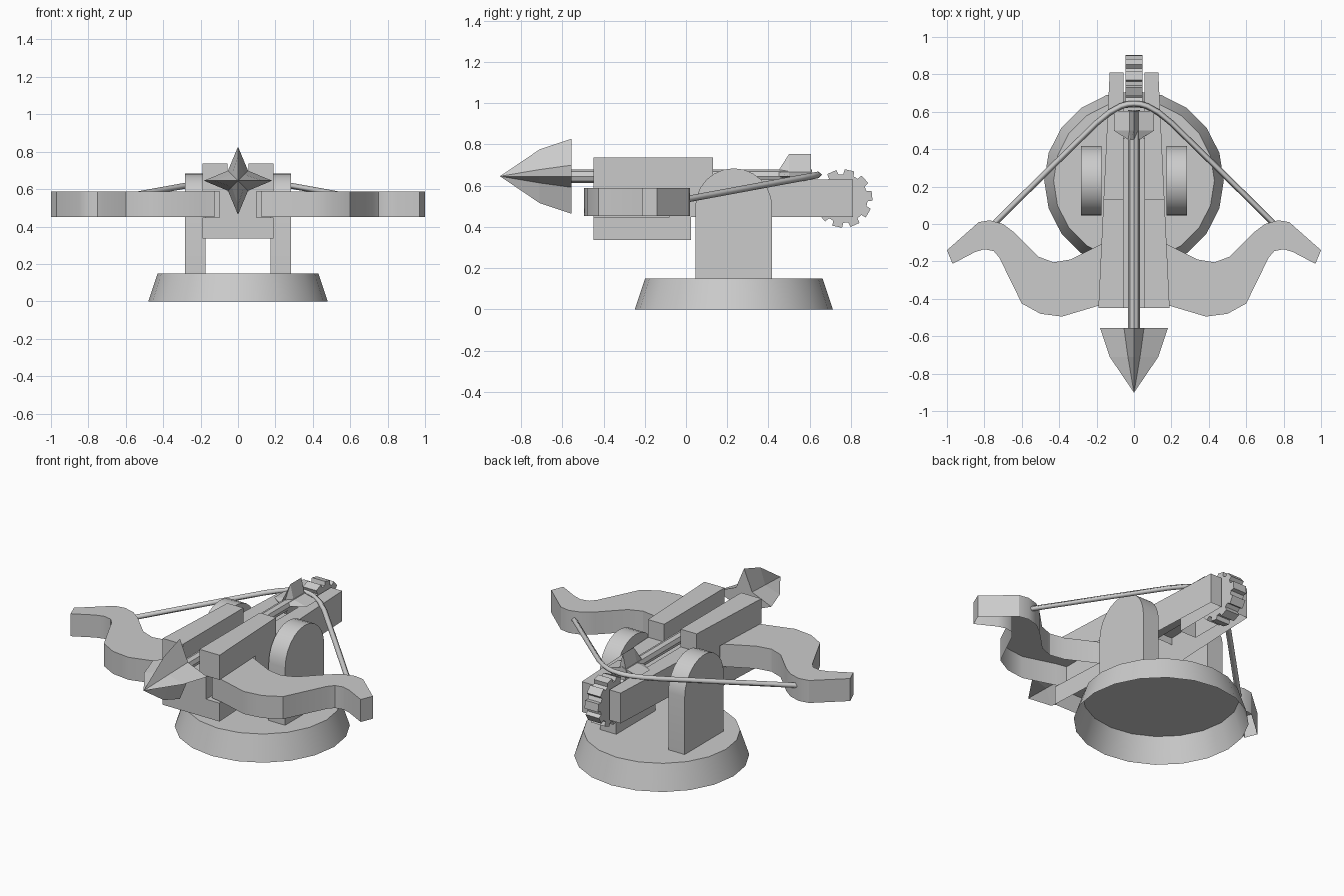
import bpy, bmesh, math
from mathutils import Vector

if "Cube" in bpy.data.objects:
    bpy.data.objects.remove(bpy.data.objects["Cube"])

grey = bpy.data.materials.new("plain grey")
grey.diffuse_color = (0.6, 0.6, 0.6, 1)
grey.use_nodes = True
grey.node_tree.nodes["Principled BSDF"].inputs["Base Color"].default_value = grey.diffuse_color


def finish(name, bm, smooth=False):
    bmesh.ops.recalc_face_normals(bm, faces=bm.faces)
    me = bpy.data.meshes.new(name)
    bm.to_mesh(me)
    bm.free()
    me.materials.append(grey)
    if smooth:
        me.polygons.foreach_set("use_smooth", [True] * len(me.polygons))
        me.set_sharp_from_angle(angle=math.radians(30))
    ob = bpy.data.objects.new(name, me)
    bpy.context.collection.objects.link(ob)
    return ob


def prism(name, pts, axis, lo, hi, caps="both", smooth=False):
    """Extrude a 2D outline: axis 'x' takes (y, z) points, axis 'z' takes (x, y) points."""
    bm = bmesh.new()
    place = (lambda p, t: (t, *p)) if axis == 'x' else (lambda p, t: (*p, t))
    a = [bm.verts.new(place(p, lo)) for p in pts]
    b = [bm.verts.new(place(p, hi)) for p in pts]
    n = len(pts)
    for i in range(n):
        bm.faces.new((a[i], a[(i + 1) % n], b[(i + 1) % n], b[i]))
    if caps == "both":
        bm.faces.new(a)
    if caps in ("both", "top"):
        bm.faces.new(b)
    return finish(name, bm, smooth)


def width(y):
    """Half width of the tapering stock."""
    return 0.19 - 0.048 * (y + 0.44)


def star_loft(name, rings, z, tip=None):
    """Four-pointed star rings (y, outer, inner) joined along y, closed by a cap or a tip."""
    bm = bmesh.new()
    loops = [[bm.verts.new(((inner if i % 2 else outer) * math.cos(i * math.pi / 4), y,
                            z + (inner if i % 2 else outer) * math.sin(i * math.pi / 4)))
              for i in range(8)] for y, outer, inner in rings]
    bm.faces.new(loops[0])
    for a, b in zip(loops, loops[1:]):
        for i in range(8):
            j = (i + 1) % 8
            bm.faces.new((a[i], a[j], b[j], b[i]))
    if tip is None:
        bm.faces.new(loops[-1])
    else:
        end = bm.verts.new((0, tip, z))
        for i in range(8):
            bm.faces.new((loops[-1][i], loops[-1][(i + 1) % 8], end))
    return finish(name, bm)


# Round base, open underneath
bm = bmesh.new()
bmesh.ops.create_cone(bm, cap_ends=True, segments=20, radius1=0.48, radius2=0.43, depth=0.15)
bmesh.ops.translate(bm, vec=(0, 0.232, 0.075), verts=bm.verts)
bmesh.ops.recalc_face_normals(bm, faces=bm.faces)
bmesh.ops.delete(bm, geom=[f for f in bm.faces if f.normal.z < -0.9], context='FACES_ONLY')
finish("base", bm, True)


# Stock: shells open underneath, rear slot for the winding wheel
def taper(y0, y1):
    return [(-width(y0), y0), (width(y0), y0), (width(y1), y1), (-width(y1), y1)]


C = 0.055  # half width of the bolt channel
prism("lower_block", taper(-0.448, 0.025), 'z', 0.336, 0.447, "top")
prism("stock_core", [(-0.10, -0.448), (0.10, -0.448), (0.10, -0.08), (-0.10, -0.08)],
      'z', 0.447, 0.59, "top")
rear = [(width(-0.08), -0.08), (width(0.81), 0.81), (C, 0.81), (C, 0.46)]
prism("rear_body", rear + [(-x, y) for x, y in reversed(rear)], 'z', 0.447, 0.59, "none")
prism("channel_floor", [(-C, -0.08), (C, -0.08), (C, 0.46), (-C, 0.46)], 'z', 0.586, 0.59)

# Bow arm outline, front edge outward then back edge inward
arm = [(0.125, -0.425), (0.19, -0.437), (0.385, -0.495), (0.50, -0.48), (0.60, -0.425),
       (0.72, -0.18), (0.75, -0.145), (0.80, -0.135), (0.85, -0.15), (0.97, -0.213),
       (1.0, -0.14), (0.83, 0.01), (0.77, 0.02), (0.70, 0.0), (0.64, -0.045),
       (0.51, -0.175), (0.43, -0.205), (0.34, -0.19), (0.18, -0.11), (0.125, -0.09)]

# Support outline with rounded top
post = [(0.045, 0.15), (0.418, 0.15)]
post += [(0.2315 + 0.1865 * math.cos(math.pi * i / 12), 0.497 + 0.1865 * math.sin(math.pi * i / 12))
         for i in range(13)]

for s, side in ((-1, "left"), (1, "right")):
    flip = lambda pts: [(s * x, y) for x, y in pts]
    prism(side + "_bow_arm", flip(arm), 'z', 0.452, 0.588, "top", True)
    prism(side + "_support", post, 'x', s * 0.174, s * 0.284, smooth=True)
    prism(side + "_rail", flip([(C, -0.448), (width(-0.448), -0.448),
                                (width(0.13), 0.13), (C, 0.13)]), 'z', 0.588, 0.737, "top")
    prism(side + "_channel_side", flip([(C, 0.13), (width(0.13), 0.13),
                                        (width(0.81), 0.81), (C, 0.81)]), 'z', 0.59, 0.63, "top")

# Toothed winding wheel
teeth = []
for i in range(10):
    for off, r in ((-0.34, 0.118), (-0.27, 0.142), (0.27, 0.142), (0.34, 0.118)):
        a = (i + off) * math.tau / 10 + 0.1
        teeth.append((0.763 + r * math.cos(a), 0.537 + r * math.sin(a)))
prism("winding_wheel", teeth, 'x', -0.045, 0.045)

# Bolt: shaft, star-shaped fins and four-pointed head
Z = 0.645
bm = bmesh.new()
bmesh.ops.create_cone(bm, cap_ends=True, segments=8, radius1=0.032, radius2=0.032, depth=1.17)
rot = Vector((0, 0, 1)).rotation_difference(Vector((0, 1, 0))).to_matrix().to_4x4()
bmesh.ops.transform(bm, matrix=rot, verts=bm.verts)
bmesh.ops.translate(bm, vec=(0, 0.025, Z), verts=bm.verts)
finish("bolt_shaft", bm)
star_loft("bolt_fins", [(0.605, 0.108, 0.03), (0.50, 0.108, 0.03), (0.45, 0.03, 0.03)], Z)
star_loft("bolt_head", [(-0.555, 0.182, 0.076), (-0.71, 0.13, 0.046)], Z, tip=-0.902)

# Bowstring as a thin square tube, mirrored about the middle
half = [(0.75, 0.0), (0.43, 0.315), (0.20, 0.54), (0.13, 0.597), (0.07, 0.63), (0.035, 0.64)]
path = half + [(0, 0.643)] + [(-x, y) for x, y in reversed(half)]
cu = bpy.data.curves.new("bowstring", 'CURVE')
cu.dimensions = '3D'
cu.bevel_depth = 0.016
cu.bevel_resolution = 0
cu.use_fill_caps = True
sp = cu.splines.new('POLY')
sp.points.add(len(path) - 1)
for p, (x, y) in zip(sp.points, path):
    p.co = (x, y, 0.533 + 0.185 * y, 1)
cu.materials.append(grey)
string = bpy.data.objects.new("bowstring", cu)
bpy.context.collection.objects.link(string)
